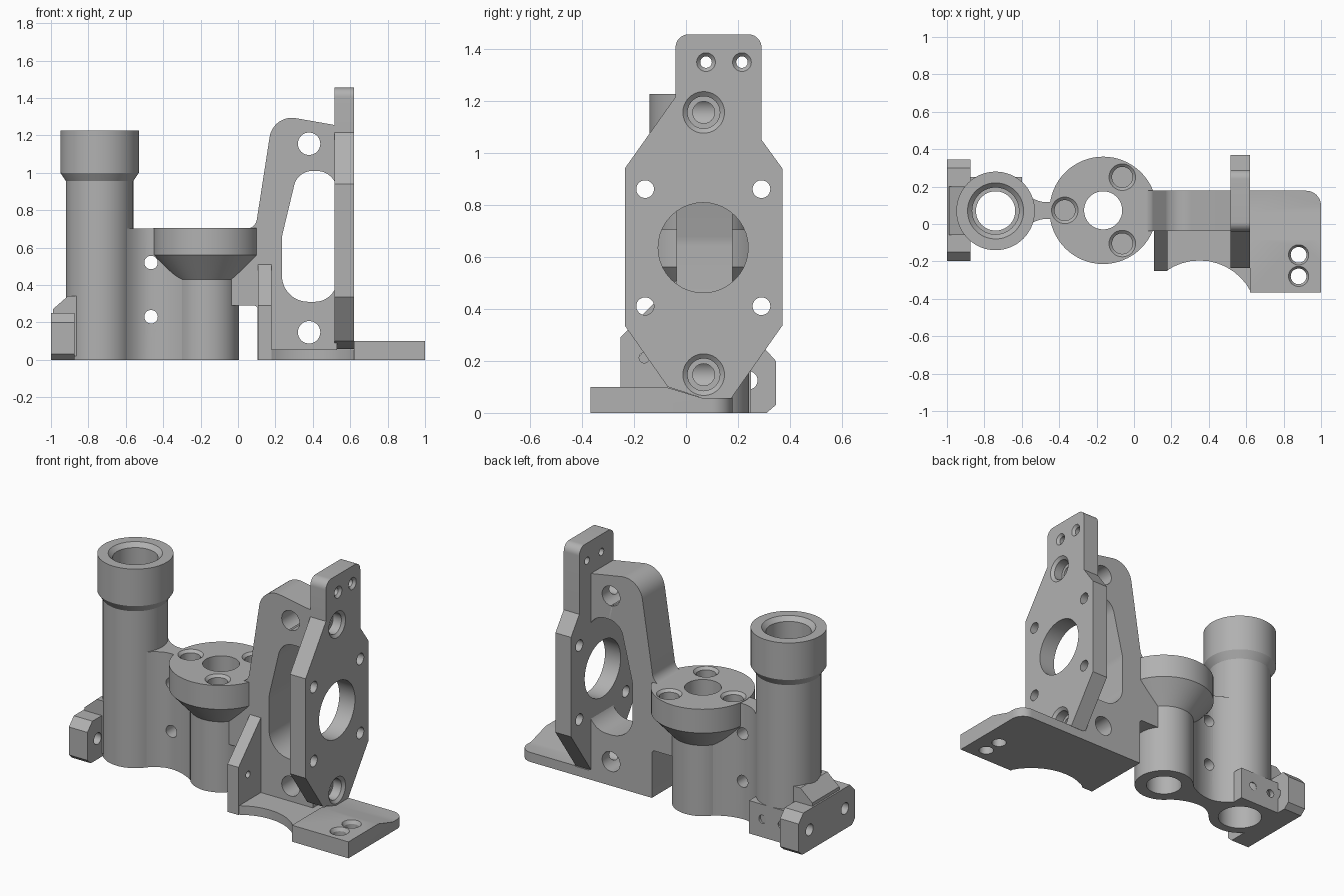
import bpy, bmesh, math
from mathutils import Vector

cube = bpy.data.objects.get("Cube")
if cube:
    bpy.data.objects.remove(cube)

grey = bpy.data.materials.new("plain_grey")
grey.use_nodes = True
colour = (0.44, 0.44, 0.44, 1)
grey.diffuse_color = colour
grey.node_tree.nodes["Principled BSDF"].inputs["Base Color"].default_value = colour


def finish(name, bm):
    bmesh.ops.recalc_face_normals(bm, faces=bm.faces)
    mesh = bpy.data.meshes.new(name)
    bm.to_mesh(mesh)
    bm.free()
    mesh.materials.append(grey)
    obj = bpy.data.objects.new(name, mesh)
    bpy.context.collection.objects.link(obj)
    return obj


def loft(name, rings):
    """Skin a list of closed rings and cap both ends."""
    bm = bmesh.new()
    loops = [[bm.verts.new(p) for p in ring] for ring in rings]
    n = len(loops[0])
    for a, b in zip(loops, loops[1:]):
        for i in range(n):
            j = (i + 1) % n
            bm.faces.new((a[i], a[j], b[j], b[i]))
    bm.faces.new(loops[0])
    bm.faces.new(loops[-1])
    return finish(name, bm)


def place(axis, p, q, t):
    return {"x": (t, p, q), "y": (p, t, q), "z": (p, q, t)}[axis]


def prism(name, outline, axis, lo, hi):
    return loft(name, [[place(axis, p, q, t) for p, q in outline] for t in (lo, hi)])


def turned(name, profile, axis, centre, sides=64):
    """Revolve (radius, position) pairs about an axis through centre."""
    turn = [math.tau * i / sides for i in range(sides)]
    return loft(name, [[place(axis, centre[0] + r * math.cos(a), centre[1] + r * math.sin(a), t)
                        for a in turn] for r, t in profile])


def rounded(corners):
    """Outline whose corners (p, q, radius) are replaced by arcs."""
    out = []
    for i, c in enumerate(corners):
        p = Vector(c[:2])
        if len(c) < 3:
            out.append(tuple(p))
            continue
        u = (Vector(corners[i - 1][:2]) - p).normalized()
        v = (Vector(corners[(i + 1) % len(corners)][:2]) - p).normalized()
        half, r = u.angle(v) / 2, c[2]
        mid = p + (u + v).normalized() * r / math.sin(half)
        a = p + u * r / math.tan(half) - mid
        b = p + v * r / math.tan(half) - mid
        start = math.atan2(a.y, a.x)
        sweep = (math.atan2(b.y, b.x) - start + math.pi) % math.tau - math.pi
        for k in range(13):
            t = start + sweep * k / 12
            out.append((mid.x + r * math.cos(t), mid.y + r * math.sin(t)))
    return out


def combine(obj, cutters, operation="DIFFERENCE"):
    for c in cutters:
        c.hide_render = True
        mod = obj.modifiers.new("cut", "BOOLEAN")
        mod.operation, mod.solver, mod.object = operation, "EXACT", c
        bpy.context.view_layer.objects.active = obj
        bpy.ops.object.modifier_apply(modifier=mod.name)


parts, helpers = [], []


def part(obj, cutters=()):
    combine(obj, cutters)
    parts.append(obj)
    helpers.extend(c for c in cutters if c not in helpers)
    return obj


def hole(axis, centre, r, lo, hi):
    return turned("hole_cutter", [(r, lo), (r, hi)], axis, centre, 40)


TUBE, POST = (-0.74, 0.07), (-0.165, 0.073)

# Tall tube with stepped bore
bore = turned("tube_bore", [(.125, -.1), (.125, .2), (.105, .22), (.105, 1.08), (.125, 1.08),
                            (.125, 1.2), (.15, 1.225), (.15, 1.3)], "z", TUBE)
part(turned("tall_tube", [(.18, 0), (.18, .955), (.21, 1.0), (.21, 1.225)], "z", TUBE), [bore])

# Short post with flared collar and three blind sockets
post_bore = hole("z", POST, .102, -.1, .9)
sockets = []
for deg in (180, 60, -60):
    a = math.radians(deg)
    c = (POST[0] + .205 * math.cos(a), POST[1] + .205 * math.sin(a))
    sockets.append(turned("socket_cutter", [(.055, .58), (.055, .69), (.071, .705), (.071, .8)], "z", c, 40))
part(turned("flanged_post", [(.17, 0), (.17, .43), (.287, .56), (.287, .705)], "z", POST),
     [post_bore] + sockets)

# Waisted web joining tube and post
side = []
for i in range(21):
    x = -.6 + .3 * i / 20
    side.append((x, .045 + (4 if x < -.47 else 2) * (x + .47) ** 2))
web = [(x, .072 + w) for x, w in side] + [(x, .072 - w) for x, w in reversed(side)]
part(prism("web", web, "z", 0, .702),
     [hole("y", (-.465, z), .036, -.3, .5) for z in (.23, .52)] + sockets[:1])

# Mounting blocks at the foot of the tube
part(prism("end_block", [(-.198, .03), (-.198, .2), (-.15, .25), (.3, .25), (.345, .2), (.345, .03),
                         (.31, 0), (-.165, 0)], "x", -1, -.875),
     [hole("x", (y, .125), .035, -1.1, -.8) for y in (-.1, .24)])
part(prism("ramp_block", [(-.99, .02), (-.99, .27), (-.91, .34), (-.78, .34), (-.78, .02)], "y", -.06, .2),
     [bore])
part(prism("back_block", [(-.9, .07), (-.9, .25), (-.6, .25), (-.6, .07)], "z", 0, .2),
     [bore] + [hole("y", (x, .11), .025, .19, .4) for x in (-.69, -.82)])

# Upright arm with long opening and cross holes
opening = prism("opening_cutter", rounded([(.235, .31, .14), (.53, .31, .12), (.53, 1.01, .11),
                                           (.319, 1.01, .1), (.235, .66, .15)]), "y", -.3, .5)
bolts = [turned("bolt_cutter", [(.042, .38), (.042, .55), (.062, .55), (.062, .605),
                                (.08, .62), (.08, .7)], "x", (.068, z), 40) for z in (.147, 1.155)]
arm = rounded([(-.04, .29), (.105, .29, .02), (.105, 0), (.53, 0), (.53, 1.253),
               (.188, 1.313, .12), (.093, .7, .06), (-.04, .7)])
part(prism("upright_arm", arm, "y", -.037, .178),
     [opening] + [hole("y", (.38, z), .06, -.3, .5) for z in (.147, 1.155)] + bolts)

# Faceted face plate with its tab
plate = rounded([(.06, .058), (.175, .058), (.37, .335), (.37, .94), (.29, 1.05), (.29, 1.455, .05),
                 (-.04, 1.455, .05), (-.04, 1.215), (-.235, .94), (-.235, .335), (-.07, .1)])
small = [hole("x", (y, z), .034, .4, .7) for y in (-.157, .29) for z in (.41, .86)]
tab_holes = [turned("tab_hole", [(.022, .4), (.022, .605), (.036, .62), (.036, .7)], "x", (y, 1.348), 40)
             for y in (.077, .215)]
part(prism("face_plate", plate, "x", .515, .62),
     [hole("x", (.066, .635), .173, .4, .7)] + small + tab_holes + bolts)

# Base: thin shoe with a curved front, and thicker pad with two holes
scoop = hole("z", (.35, -.505), .31, -.1, .2)
part(prism("base_shoe", [(.107, -.25), (.18, -.25), (.62, -.365), (.62, .178), (.107, .178)], "z", 0, .055),
     [scoop])
pad = prism("base_pad", [(-.367, 0), (-.367, .1), (-.08, .1), (.06, .058), (.178, .058), (.178, 0)],
            "x", .62, 1)
trim = prism("pad_trim", rounded([(.5, -.5), (1.0, -.5), (1.0, .178, .08), (.5, .178)]), "z", -.1, .3)
combine(pad, [trim], "INTERSECT")
helpers.append(trim)
part(pad, [turned("pad_hole", [(.042, -.1), (.042, .08), (.054, .1), (.054, .2)], "z", (.88, y), 40)
           for y in (-.165, -.28)])

# Sloping gusset in front of the arm
part(prism("gusset", [(-.252, 0), (-.252, .29), (-.037, .51), (0, .51), (0, 0)], "x", .106, .18),
     [hole("x", (-.16, .212), .02, 0, .3)])

# Tidy up and shade
for h in helpers:
    bpy.data.objects.remove(h)
bpy.ops.object.select_all(action="DESELECT")
for p in parts:
    p.select_set(True)
bpy.context.view_layer.objects.active = parts[0]
bpy.ops.object.shade_smooth_by_angle(angle=math.radians(30))
